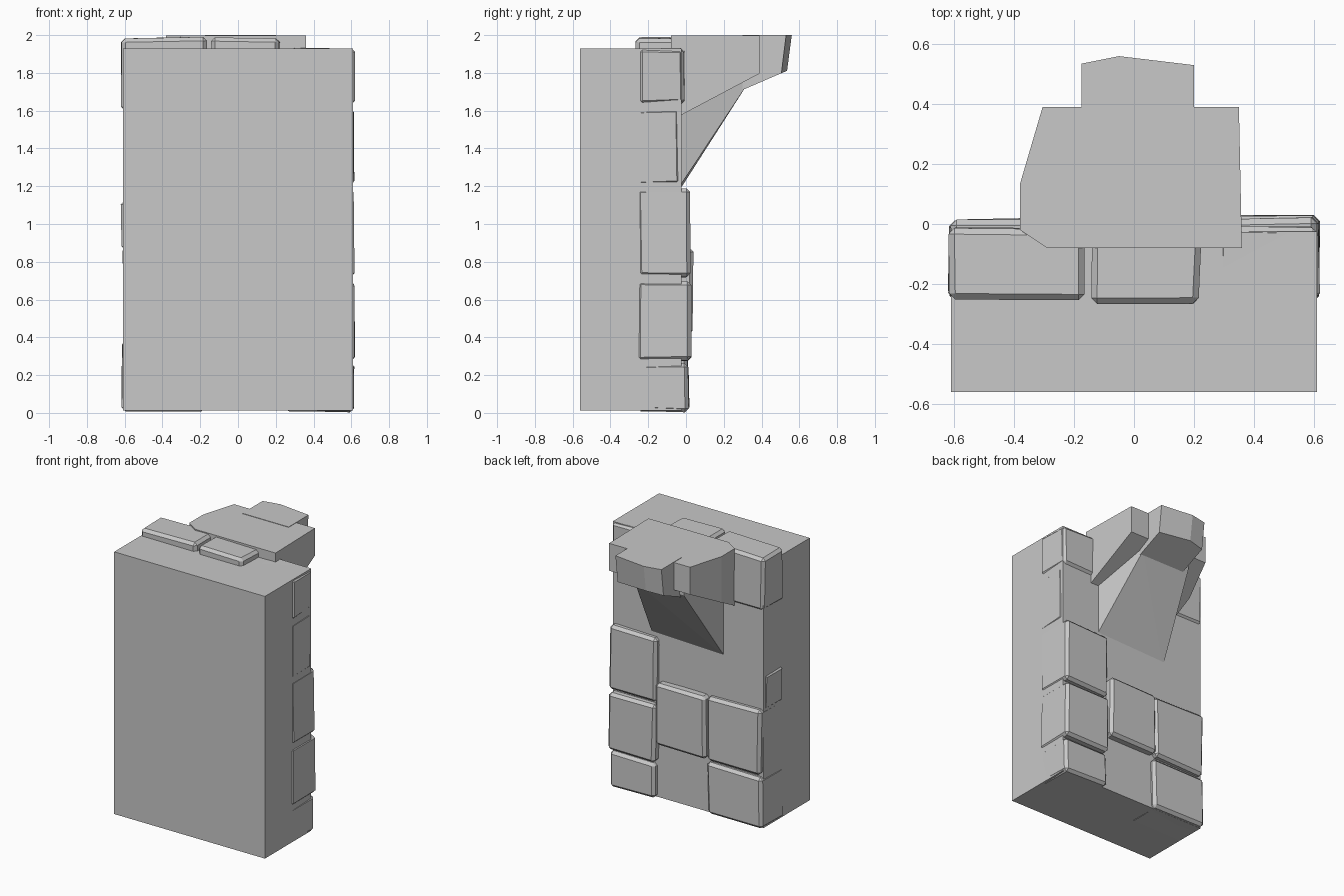
import bpy, bmesh, random
from mathutils import Vector

if "Cube" in bpy.data.objects:
    bpy.data.objects.remove(bpy.data.objects["Cube"])

random.seed(4)
stone_mat = bpy.data.materials.new("pale_grey_stone")
stone_mat.diffuse_color = (0.58, 0.58, 0.58, 1)
stone_mat.use_nodes = True
stone_mat.node_tree.nodes["Principled BSDF"].inputs["Base Color"].default_value = stone_mat.diffuse_color


def finish(name, bm):
    bmesh.ops.recalc_face_normals(bm, faces=bm.faces)
    mesh = bpy.data.meshes.new(name)
    bm.to_mesh(mesh)
    bm.free()
    mesh.materials.append(stone_mat)
    obj = bpy.data.objects.new(name, mesh)
    bpy.context.collection.objects.link(obj)
    return obj


def box(name, x, y, z, chamfer=0.0, jitter=0.0):
    """Box from (min, max) ranges; corners pulled inward a little, then chamfered."""
    bm = bmesh.new()
    bmesh.ops.create_cube(bm, size=2)
    mid = Vector([(a + b) / 2 for a, b in (x, y, z)])
    half = Vector([(b - a) / 2 for a, b in (x, y, z)])
    for v in bm.verts:
        v.co = mid + Vector([s * (h - random.uniform(0, jitter)) for s, h in zip(v.co, half)])
    if chamfer:
        bmesh.ops.bevel(bm, geom=bm.edges[:], offset=chamfer, segments=1,
                        affect='EDGES', profile=0.5)
    return finish(name, bm)


def prism(name, outline, top, bottom, pull=0.0):
    """Outline seen from above, flat top, underside sloping with y."""
    bm = bmesh.new()
    up = [bm.verts.new((x, y, top)) for x, y in outline]
    ymin = min(y for _, y in outline)
    low = []
    for x, y in outline:
        yy = y - pull if y > ymin else y
        low.append(bm.verts.new((x, yy, bottom(yy))))
    bm.faces.new(up)
    bm.faces.new(low[::-1])
    n = len(up)
    for i in range(n):
        j = (i + 1) % n
        bm.faces.new((up[i], low[i], low[j], up[j]))
    return finish(name, bm)


# Plain wall core
box("wall_core", (-0.61, 0.61), (-0.56, -0.025), (0.012, 1.93))

# Facing stones: (x range, y range, z range)
stones = {
    "right_stone": [
        ((0.24, 0.62), (-0.26, 0.02), (0.0, 0.265)),
        ((0.23, 0.622), (-0.27, 0.032), (0.27, 0.70)),
        ((0.23, 0.622), (-0.265, 0.026), (0.715, 1.19)),
        ((0.25, 0.618), (-0.26, -0.022), (1.20, 1.62)),
        ((0.275, 0.622), (-0.262, -0.003), (1.63, 1.937)),
    ],
    "left_stone": [
        ((-0.622, -0.165), (-0.26, 0.02), (0.005, 0.39)),
        ((-0.612, -0.17), (-0.25, 0.026), (0.40, 0.88)),
        ((-0.622, -0.25), (-0.25, -0.024), (0.86, 1.13)),
        ((-0.622, -0.155), (-0.257, -0.01), (1.59, 1.992)),
    ],
    "middle_stone": [((-0.18, 0.235), (-0.10, 0.045), (0.41, 0.875))],
    "top_stone": [((-0.145, 0.226), (-0.268, -0.03), (1.80, 1.99))],
}
for name, ranges in stones.items():
    for i, (x, y, z) in enumerate(ranges):
        box(f"{name}_{i + 1}", x, y, z, chamfer=0.02, jitter=0.012)

# Jutting ledge slab with a sloping underside
prism("ledge_slab",
      [(-0.29, -0.08), (0.36, -0.08), (0.35, 0.39), (-0.305, 0.39), (-0.38, 0.135), (-0.38, -0.02)],
      1.997, lambda y: 1.59 + 0.53 * y)

# Smaller nose block on the ledge
prism("ledge_nose",
      [(-0.175, 0.30), (0.20, 0.30), (0.20, 0.53), (-0.05, 0.56), (-0.175, 0.535)],
      2.0, lambda y: 1.71 + 0.43 * (y - 0.30), pull=0.025)

# Tapered brace beneath the ledge
bm = bmesh.new()
for p in [(-0.29, -0.04, 1.17), (0.30, -0.04, 1.19), (-0.29, -0.04, 1.62), (0.30, -0.04, 1.62),
          (-0.21, 0.325, 1.74), (0.19, 0.325, 1.74), (-0.21, 0.325, 1.80), (0.19, 0.325, 1.80)]:
    bm.verts.new(p)
bmesh.ops.convex_hull(bm, input=bm.verts[:])
finish("ledge_brace", bm)
